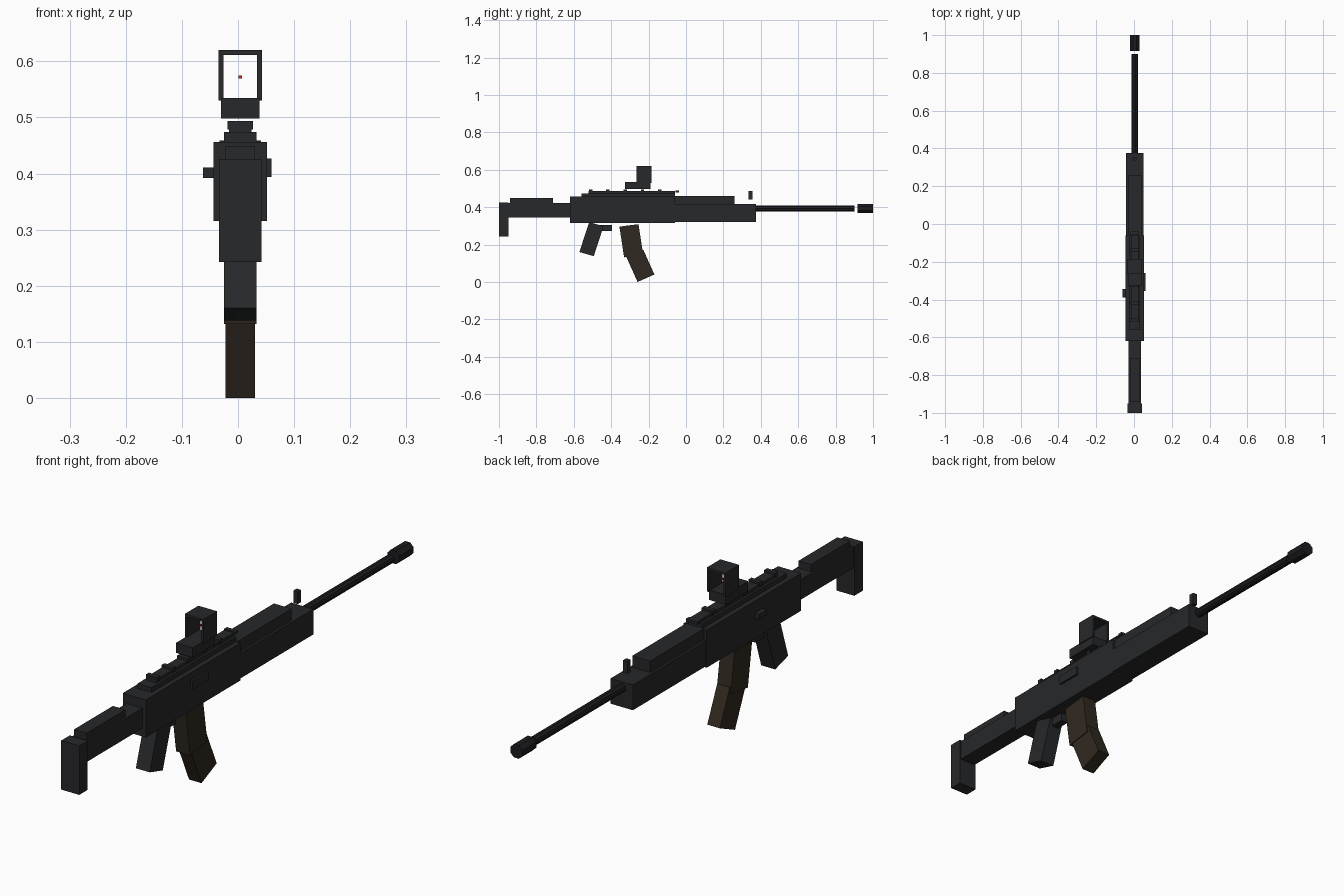
import bpy, bmesh, math
from mathutils import Matrix, Vector

if "Cube" in bpy.data.objects:
    bpy.data.objects.remove(bpy.data.objects["Cube"])

CX = 0.004  # centre plane of the body


def material(name, rgb):
    m = bpy.data.materials.new(name)
    m.diffuse_color = (*rgb, 1)
    m.use_nodes = True
    m.node_tree.nodes["Principled BSDF"].inputs["Base Color"].default_value = m.diffuse_color
    return m


BLACK = material("black_metal", (0.020, 0.021, 0.023))
BARREL = material("barrel_steel", (0.012, 0.012, 0.014))
BROWN = material("brown_magazine", (0.030, 0.022, 0.015))
RED = material("red_dot", (0.6, 0.03, 0.02))


def finish(name, bm, mat):
    bmesh.ops.recalc_face_normals(bm, faces=bm.faces)
    me = bpy.data.meshes.new(name)
    bm.to_mesh(me)
    bm.free()
    me.materials.append(mat)
    ob = bpy.data.objects.new(name, me)
    bpy.context.collection.objects.link(ob)
    return ob


def box(name, x, y, z, mat=BLACK):
    """Box from (min, max) ranges."""
    bm = bmesh.new()
    size = [b - a for a, b in (x, y, z)]
    mid = [(a + b) / 2 for a, b in (x, y, z)]
    bmesh.ops.create_cube(bm, size=1, matrix=Matrix.Translation(mid) @ Matrix.Diagonal((*size, 1)))
    return finish(name, bm, mat)


def mid_box(name, width, y, z, mat=BLACK):
    return box(name, (CX - width / 2, CX + width / 2), y, z, mat)


def slab(name, width, profile, mat=BLACK):
    """Side profile (y, z) extruded across the width."""
    bm = bmesh.new()
    f = bm.faces.new([bm.verts.new((CX - width / 2, y, z)) for y, z in profile])
    ext = bmesh.ops.extrude_face_region(bm, geom=[f])["geom"]
    bmesh.ops.translate(bm, vec=(width, 0, 0),
                        verts=[v for v in ext if isinstance(v, bmesh.types.BMVert)])
    return finish(name, bm, mat)


def tube(name, radius, y, z, sides, mat):
    bm = bmesh.new()
    m = (Matrix.Translation((CX, (y[0] + y[1]) / 2, z)) @ Matrix.Rotation(math.pi / 2, 4, 'X')
         @ Matrix.Rotation(math.pi / sides, 4, 'Z'))
    bmesh.ops.create_cone(bm, cap_ends=True, segments=sides, radius1=radius, radius2=radius,
                          depth=y[1] - y[0], matrix=m)
    return finish(name, bm, mat)


# stock
mid_box("butt_plate", 0.075, (-1.0, -0.95), (0.242, 0.426))
mid_box("stock", 0.066, (-0.95, -0.62), (0.345, 0.421))
mid_box("cheek_rest", 0.052, (-0.94, -0.71), (0.415, 0.448))

# receiver and its side details
mid_box("receiver", 0.096, (-0.62, -0.06), (0.315, 0.456))
mid_box("top_cover", 0.058, (-0.56, -0.06), (0.45, 0.474))
box("ejection_port", (0.045, 0.060), (-0.355, -0.26), (0.394, 0.427))
box("charging_handle", (-0.062, -0.03), (-0.39, -0.345), (0.392, 0.411))

# rail with teeth
mid_box("rail", 0.040, (-0.52, -0.06), (0.47, 0.486))
for i in range(6):
    y = -0.51 + i * 0.0925
    top = 0.494 if i < 5 else 0.488
    mid_box(f"rail_tooth_{i + 1}", 0.046, (y - 0.009, y + 0.009), (0.478, top))

# optic: base, open arch hood and dot
mid_box("sight_base", 0.069, (-0.325, -0.19), (0.498, 0.535))
box("sight_wall_left", (-0.035, -0.026), (-0.265, -0.185), (0.53, 0.62))
box("sight_wall_right", (0.034, 0.043), (-0.265, -0.185), (0.53, 0.62))
mid_box("sight_roof", 0.060, (-0.265, -0.185), (0.611, 0.62))
mid_box("sight_dot", 0.006, (-0.228, -0.222), (0.569, 0.575), RED)

# handguard, barrel, muzzle and front post
mid_box("lower_handguard", 0.092, (-0.06, 0.375), (0.321, 0.416))
mid_box("upper_handguard", 0.074, (-0.06, 0.26), (0.41, 0.459))
tube("barrel", 0.017, (0.36, 0.90), 0.393, 10, BARREL)
tube("muzzle_device", 0.027, (0.917, 1.0), 0.393, 8, BARREL)
mid_box("front_sight_post", 0.018, (0.335, 0.355), (0.44, 0.486))

# grip and trigger guard
slab("pistol_grip", 0.058, [(-0.518, 0.32), (-0.441, 0.298), (-0.493, 0.138), (-0.57, 0.160)])
mid_box("trigger_guard", 0.03, (-0.48, -0.395), (0.272, 0.304))

# two-part bent magazine
slab("magazine_upper", 0.058, [(-0.356, 0.296), (-0.254, 0.309), (-0.229, 0.146), (-0.331, 0.132)], BROWN)
slab("magazine_lower", 0.052, [(-0.318, 0.132), (-0.228, 0.172), (-0.169, 0.040), (-0.259, 0.0)], BROWN)
